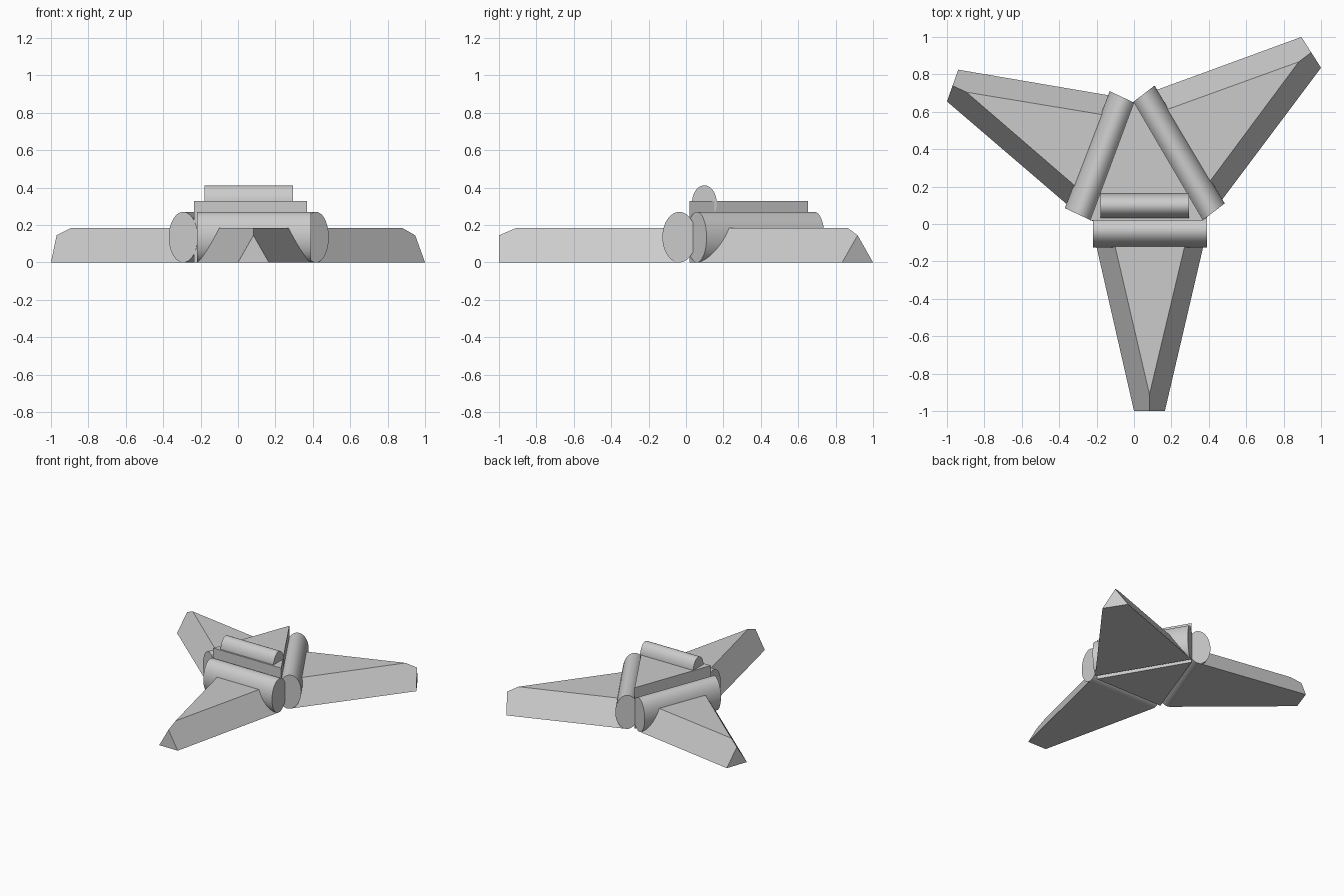
import bpy
import math
from mathutils import Vector, Matrix

cube = bpy.data.objects.get("Cube")
if cube:
    bpy.data.objects.remove(cube, do_unlink=True)

grey = bpy.data.materials.new("plain grey")
grey.use_nodes = True
colour = (0.6, 0.6, 0.6, 1)
grey.diffuse_color = colour
grey.node_tree.nodes["Principled BSDF"].inputs["Base Color"].default_value = colour


def add_mesh(name, verts, faces):
    mesh = bpy.data.meshes.new(name)
    mesh.from_pydata(verts, [], faces)
    mesh.materials.append(grey)
    obj = bpy.data.objects.new(name, mesh)
    bpy.context.collection.objects.link(obj)
    return obj


def add_roller(name, start, end, half_width, half_height, z):
    """Oval cylinder between two plan points; half_width may be skewed."""
    bpy.ops.mesh.primitive_cylinder_add(vertices=64, radius=1, depth=2)
    obj = bpy.context.object
    obj.name = name
    a, b = Vector((*start, z)), Vector((*end, z))
    side = Vector((*half_width, 0))
    up = Vector((0, 0, half_height))
    axis = (b - a) / 2
    if side.cross(up).dot(axis) < 0:
        side = -side
    frame = Matrix((side, up, axis)).transposed().to_4x4()
    obj.data.transform(Matrix.Translation((a + b) / 2) @ frame)
    obj.data.materials.append(grey)
    bpy.ops.object.shade_smooth_by_angle(angle=math.radians(30))


def add_arm(name, root_a, root_b, tip_a, tip_b):
    """Tapered arm with sloping sides that meet in a ridge at the tip."""
    ra, rb, ta, tb = (Vector((*p, 0)) for p in (root_a, root_b, tip_a, tip_b))
    top, peak = Vector((0, 0, 0.183)), Vector((0, 0, 0.145))
    inset = 0.163
    tip_mid = (ta + tb) / 2
    ridge = tip_mid.lerp((ra + rb) / 2, 0.093) + top
    verts = [ra, rb, tb, ta,
             ra.lerp(rb, inset) + top, rb.lerp(ra, inset) + top,
             ridge, tip_mid + peak]
    faces = [(0, 3, 2, 1), (4, 5, 6), (0, 1, 5, 4),
             (1, 2, 7, 6, 5), (3, 0, 4, 6, 7), (2, 3, 7)]
    add_mesh(name, verts, faces)


# Triangular core
plan = [(-0.235, 0.02), (0.37, 0.02), (0, 0.652)]
core_verts = [(x, y, z) for z in (0, 0.328) for x, y in plan]
add_mesh("core", core_verts,
         [(2, 1, 0), (3, 4, 5)] + [(i, (i + 1) % 3, (i + 1) % 3 + 3, i + 3) for i in range(3)])

# Each side of the core: hinge ends, hinge half width, arm tip corners
sides = {
    "front": ((-0.22, -0.036), (0.39, -0.036), (0, 0.09), (0, -1), (0.165, -1)),
    "left": ((0.417, 0.058), (0.042, 0.688), (0.068, 0.052), (1, 0.835), (0.895, 1)),
    "right": ((-0.053, 0.674), (-0.293, 0.049), (0.077, -0.036), (-0.94, 0.825), (-1, 0.655)),
}
for side, (a, b, half_width, tip_a, tip_b) in sides.items():
    add_roller(side + "_hinge_roller", a, b, half_width, 0.135, 0.135)
    add_arm(side + "_arm", a, b, tip_a, tip_b)

# Bar lying on the core
add_roller("top_bar", (-0.178, 0.098), (0.293, 0.098), (0, 0.066), 0.095, 0.317)
